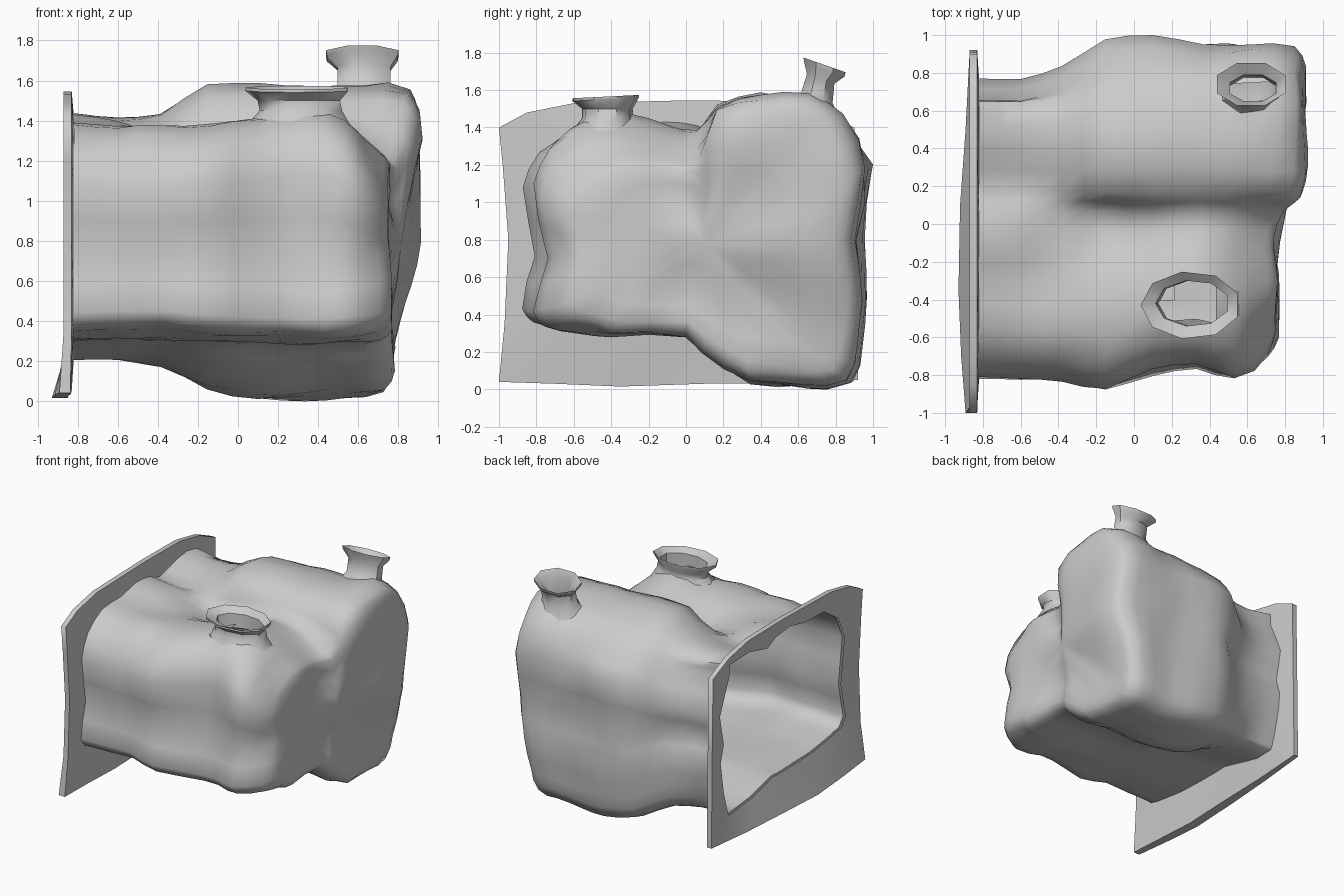
import bpy, bmesh, math
from mathutils import Vector, noise

cube = bpy.data.objects.get("Cube")
if cube:
    bpy.data.objects.remove(cube, do_unlink=True)

grey = bpy.data.materials.new("stone_grey")
grey.use_nodes = True
grey.diffuse_color = (0.6, 0.6, 0.6, 1)
grey.node_tree.nodes["Principled BSDF"].inputs["Base Color"].default_value = (0.6, 0.6, 0.6, 1)


def finish(bm, name, angle):
    bmesh.ops.recalc_face_normals(bm, faces=bm.faces)
    mesh = bpy.data.meshes.new(name)
    bm.to_mesh(mesh)
    bm.free()
    ob = bpy.data.objects.new(name, mesh)
    bpy.context.collection.objects.link(ob)
    mesh.materials.append(grey)
    bpy.ops.object.select_all(action='DESELECT')
    ob.select_set(True)
    bpy.context.view_layer.objects.active = ob
    bpy.ops.object.shade_smooth_by_angle(angle=math.radians(angle))
    return ob


def skin(bm, rings):
    """Join rings of equal length with quads; returns the vertex rings."""
    vs = [[bm.verts.new(p) for p in r] for r in rings]
    for a, b in zip(vs, vs[1:]):
        for i in range(len(a)):
            j = (i + 1) % len(a)
            bm.faces.new((a[i], a[j], b[j], b[i]))
    return vs


def section(x, yf, yb, tf, tv, tb, ff, fb):
    """Cross-section: front lump, valley, back hump, deep back floor, shallow front floor."""
    drop = .14 * max(0, 1 - abs(x) / .5)  # the hump slopes down towards the back
    yz = [(yf, ff + .12), (yf + .06, ff + .4), (yf + .01, tf - .3), (yf + .09, tf - .12),
          (yf + .27, tf), (-.3, tf + .01), (-.12, tv + .02), (.06, tv), (.17, tb - .06),
          (.4, tb), (.65, tb - .01 - drop / 2), (yb - .12, tb - .1 - drop), (yb, tb - .38),
          (yb - .05, .8), (yb - .01, fb + .45), (yb - .05, fb + .2), (yb - .1, fb + .03),
          (.65, fb), (.35, fb + .03), (.1, (ff + fb) / 2 + .04), (0, ff - .02),
          (-.4, ff - .01), (yf + .2, ff + .02), (yf + .05, ff + .05)]
    pts = []
    for y, z in yz:
        # back half of the end wall reaches further out
        step = min(max((y + .02) / .25, 0), 1) * min(max(z / .65, .15), 1)
        step -= max(0, y - .75) * .4
        pts.append(Vector((x + .17 * step * max(0, (x - .2) / .55), y, z)))
    return pts


# Body stations: x, front y, back y, front top, valley, back top, front floor, back floor
stations = [
    (-.82, -.82, .77, 1.38, 1.41, 1.42, .32, .21),
    (-.6, -.83, .77, 1.36, 1.38, 1.39, .33, .2),
    (-.38, -.84, .83, 1.37, 1.33, 1.42, .33, .17),
    (-.15, -.87, .97, 1.38, 1.27, 1.57, .31, .06),
    (.1, -.79, .99, 1.41, 1.35, 1.58, .3, .02),
    (.33, -.77, .95, 1.45, 1.38, 1.57, .29, .01),
    (.53, -.81, .96, 1.4, 1.33, 1.57, .3, .03),
    (.7, -.7, .93, 1.23, 1.22, 1.55, .32, .04)]
rings = [section(*s) for s in stations]
last = rings[-1]
middle = sum(last, Vector()) / len(last)
for scale, out in ((.88, .05), (.5, .045)):
    rings.append([middle.lerp(p, scale) + Vector((p.x - middle.x, 0, 0)) * (1 - scale)
                  + Vector((out, 0, 0)) for p in last])

bm = bmesh.new()
loops = skin(bm, rings)
hub = bm.verts.new(middle + Vector((.05, 0, 0)))
for a, b in zip(loops[-1], loops[-1][1:] + loops[-1][:1]):
    bm.faces.new((a, b, hub))
bmesh.ops.recalc_face_normals(bm, faces=bm.faces)
bmesh.ops.subdivide_edges(bm, edges=bm.edges[:], cuts=1, smooth=.4, use_grid_fill=True)
bm.normal_update()
# gentle rock-like lumps, fading towards the mouth
for v in bm.verts:
    fade = min(1, max(0, (v.co.x + .8) * 3))
    v.co += v.normal * noise.noise(v.co * 3.2) * .035 * fade
# openings beneath the two chimneys
for cx, cy, rx, ry in ((.31, -.42, .17, .11), (.64, .71, .12, .07)):
    hit = [f for f in bm.faces if f.calc_center_median().z > 1.1 and
           ((f.calc_center_median().x - cx) / rx) ** 2
           + ((f.calc_center_median().y - cy) / ry) ** 2 < 1]
    bmesh.ops.delete(bm, geom=hit, context='FACES')
finish(bm, "cave_body", 60)


# Chimneys: flared tubes, each ring = centre, half sizes, tilt along y
def chimney(name, levels, sides):
    bm = bmesh.new()
    rings = []
    for cx, cy, cz, rx, ry, tilt in levels:
        ring = []
        for i in range(sides):
            a = 2 * math.pi * (i + .5) / sides
            y = ry * math.sin(a) * 1.06
            ring.append(Vector((cx + rx * math.cos(a) * 1.06, cy + y, cz + tilt * y)))
        rings.append(ring)
    skin(bm, rings)
    finish(bm, name, 45)


chimney("front_chimney", [
    (.31, -.42, 1.38, .25, .18, 0), (.32, -.42, 1.45, .2, .13, 0),
    (.31, -.42, 1.5, .2, .13, 0), (.3, -.43, 1.55, .25, .17, .05),
    (.3, -.43, 1.565, .25, .17, .05), (.31, -.42, 1.53, .185, .115, 0),
    (.32, -.42, 1.42, .18, .115, 0)], 9)
chimney("back_chimney", [
    (.63, .7, 1.48, .19, .14, -.4), (.63, .7, 1.56, .135, .085, -.35),
    (.63, .72, 1.66, .135, .075, -.35), (.62, .74, 1.71, .18, .11, -.35),
    (.62, .74, 1.735, .185, .115, -.35), (.63, .72, 1.68, .125, .07, -.35),
    (.63, .7, 1.5, .125, .075, -.35)], 8)

# Mouth flange: thin plate round the open end, bulging outwards at the bottom
outline = [(-1, .04), (-.97, .35), (-.95, .8), (-.98, 1.2), (-1, 1.4), (-.85, 1.48),
           (-.6, 1.53), (0, 1.545), (.45, 1.54), (.7, 1.49), (.9, 1.4), (.91, .8),
           (.92, .05), (.5, .03), (.1, .03), (-.35, .015), (-.7, .03)]


def rim(x, bulge):
    return [Vector((x - (bulge * max(0, math.cos((y + .25) * 1.6)) if z < .2 else 0), y, z))
            for y, z in outline]


mouth = section(*stations[0])
inner = [p + Vector((-.02, 0, 0)) for p in mouth]
bm = bmesh.new()
previous = None
for points in (mouth, rim(-.83, .02), rim(-.87, .06), inner):
    vs = [bm.verts.new(p) for p in points]
    edges = [bm.edges.new((vs[i - 1], vs[i])) for i in range(len(vs))]
    if previous:
        bmesh.ops.bridge_loops(bm, edges=previous + edges)
    previous = edges
finish(bm, "mouth_flange", 80)
